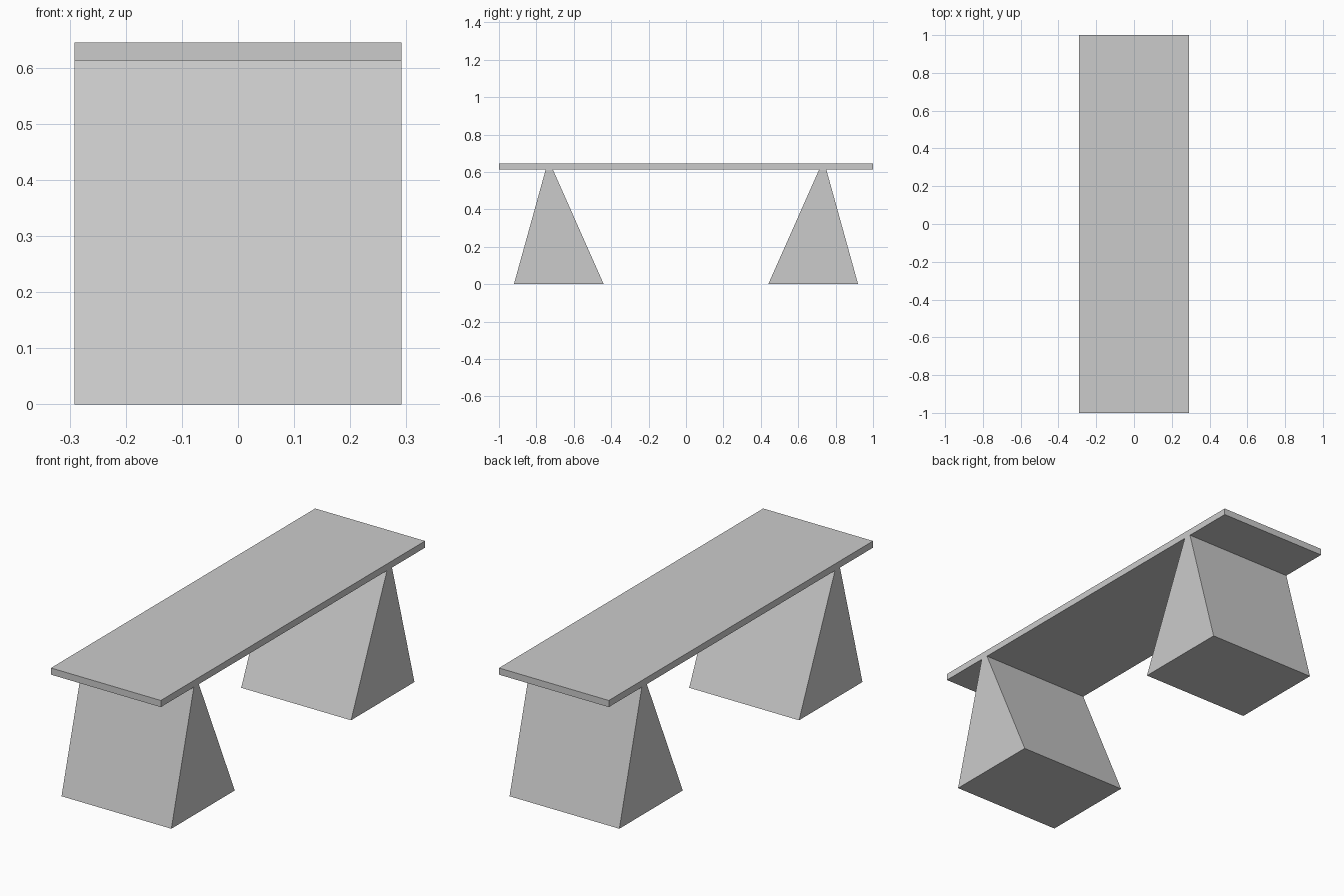
import bpy
import bmesh

default_cube = bpy.data.objects.get("Cube")
if default_cube:
    bpy.data.objects.remove(default_cube, do_unlink=True)

HALF_WIDTH = 0.291
SEAT_BOTTOM, SEAT_TOP = 0.613, 0.645

# Single plain grey finish
grey = bpy.data.materials.new("light_grey")
grey.use_nodes = True
grey.diffuse_color = (0.6, 0.6, 0.6, 1)
grey.node_tree.nodes["Principled BSDF"].inputs["Base Color"].default_value = grey.diffuse_color


def extruded_profile(name, profile):
    """Extrude a closed (y, z) profile across the bench width."""
    bm = bmesh.new()
    face = bm.faces.new([bm.verts.new((-HALF_WIDTH, y, z)) for y, z in profile])
    extruded = bmesh.ops.extrude_face_region(bm, geom=[face])
    verts = [g for g in extruded["geom"] if isinstance(g, bmesh.types.BMVert)]
    bmesh.ops.translate(bm, verts=verts, vec=(2 * HALF_WIDTH, 0, 0))
    bmesh.ops.recalc_face_normals(bm, faces=bm.faces)
    mesh = bpy.data.meshes.new(name)
    bm.to_mesh(mesh)
    bm.free()
    mesh.materials.append(grey)
    obj = bpy.data.objects.new(name, mesh)
    bpy.context.collection.objects.link(obj)
    return obj


# Flat seat slab
extruded_profile("seat", [(-1, SEAT_BOTTOM), (1, SEAT_BOTTOM), (1, SEAT_TOP), (-1, SEAT_TOP)])

# Tapered wedge supports, mirrored front to back
support = [(0.44, 0), (0.92, 0), (0.75, SEAT_BOTTOM), (0.712, SEAT_BOTTOM)]
for name, side in (("front_support", -1), ("back_support", 1)):
    extruded_profile(name, [(side * y, z) for y, z in support])
